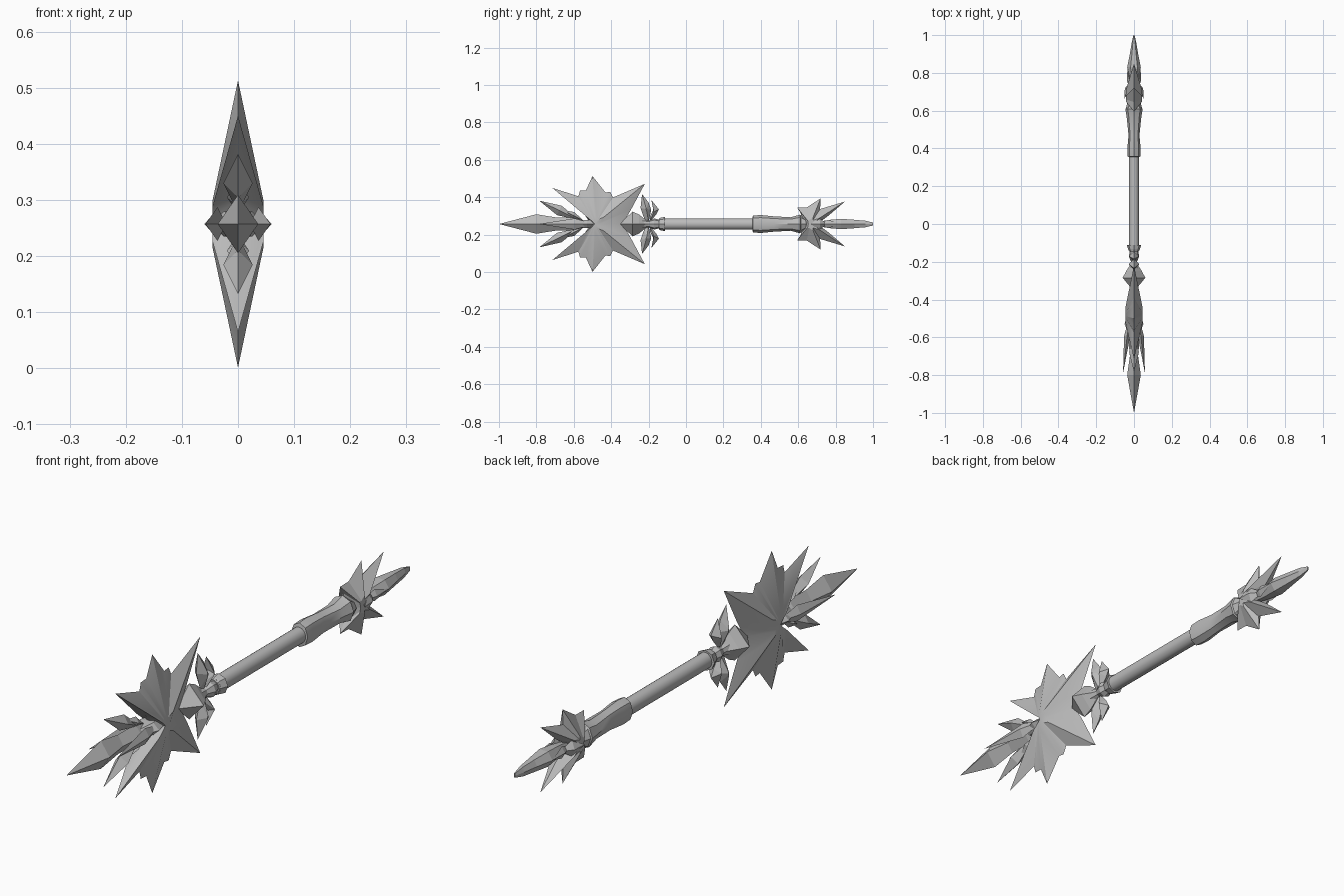
import bpy, bmesh, math
from mathutils import Vector

cube = bpy.data.objects.get("Cube")
if cube:
    bpy.data.objects.remove(cube, do_unlink=True)

CZ = 0.257  # height of the long axis

grey = bpy.data.materials.new("grey metal")
grey.use_nodes = True
grey.diffuse_color = (0.5, 0.5, 0.5, 1)
grey.node_tree.nodes["Principled BSDF"].inputs["Base Color"].default_value = (0.5, 0.5, 0.5, 1)


def finish(name, bm, smooth=None):
    bmesh.ops.recalc_face_normals(bm, faces=bm.faces)
    mesh = bpy.data.meshes.new(name)
    bm.to_mesh(mesh)
    bm.free()
    mesh.materials.append(grey)
    obj = bpy.data.objects.new(name, mesh)
    bpy.context.collection.objects.link(obj)
    if smooth:
        bpy.ops.object.select_all(action='DESELECT')
        obj.select_set(True)
        bpy.context.view_layer.objects.active = obj
        bpy.ops.object.shade_smooth_by_angle(angle=math.radians(smooth))
    return obj


def skin(bm, rings):
    """Join successive closed rings of equal size with quads."""
    for a, b in zip(rings, rings[1:]):
        for i in range(len(a)):
            j = (i + 1) % len(a)
            bm.faces.new((a[i], a[j], b[j], b[i]))


def bar(name, rings, sides=8, smooth=None):
    """Loft of elliptical rings (y, half width, half height) along the axis."""
    bm = bmesh.new()
    loops = []
    for y, rx, rz in rings:
        angles = [math.tau * i / sides for i in range(sides)]
        loops.append([bm.verts.new((rx * math.cos(a), y, CZ + rz * math.sin(a))) for a in angles])
    skin(bm, loops)
    bm.faces.new(loops[0])
    bm.faces.new(loops[-1])
    bmesh.ops.remove_doubles(bm, verts=bm.verts, dist=0.0004)
    return finish(name, bm, smooth)


def blade(name, outline, centre, thick, inner=0.17, smooth=None):
    """Plate with a sharp rim at x = 0 rising to a raised core on both sides."""
    bm = bmesh.new()
    c = Vector(centre)
    pts = [Vector(p) for p in outline]
    rim = [bm.verts.new((0, p.x, CZ + p.y)) for p in pts]
    for side in (-1, 1):
        core = [bm.verts.new((side * thick, q.x, CZ + q.y)) for q in (c.lerp(p, inner) for p in pts)]
        skin(bm, [rim, core])
        hub = bm.verts.new((side * thick, c.x, CZ + c.y))
        for i in range(len(core)):
            bm.faces.new((core[i], core[(i + 1) % len(core)], hub))
    return finish(name, bm, smooth)


def mirrored(half):
    """Close an upper outline, whose ends lie on the axis, with its reflection."""
    return half + [(y, -z) for y, z in reversed(half[1:-1])]


def spike(name, base, tip, belly, width, thick):
    """Four-sided spike: base to tip, widest at the fraction belly."""
    bm = bmesh.new()
    a, b = (Vector((p[0], p[1], CZ + p[2])) for p in (base, tip))
    d = (b - a).normalized()
    u = d.cross(Vector((1, 0, 0))).normalized()
    v = d.cross(u)
    m = a.lerp(b, belly)
    ring = [bm.verts.new(m + o) for o in (u * width, v * thick, -u * width, -v * thick)]
    for end in (bm.verts.new(a), bm.verts.new(b)):
        for i in range(4):
            bm.faces.new((ring[i], ring[(i + 1) % 4], end))
    return finish(name, bm)


# Shaft, grip and neck
bar("shaft", [(-0.14, 0.027, 0.03), (0.38, 0.027, 0.03)], 16, 40)
bar("shaft_collar", [(-0.145, 0.026, 0.028), (-0.135, 0.03, 0.034),
                     (-0.112, 0.038, 0.038), (-0.112, 0.024, 0.026)], 8)
bar("neck", [(-0.26, 0.03, 0.03), (-0.2, 0.016, 0.018), (-0.17, 0.028, 0.03),
             (-0.14, 0.02, 0.022)], 8)
bar("grip", [(0.355, 0.026, 0.03), (0.358, 0.034, 0.045), (0.40, 0.035, 0.048),
             (0.47, 0.029, 0.041), (0.56, 0.038, 0.036), (0.61, 0.046, 0.05),
             (0.62, 0.034, 0.036)], 8, 35)
bar("grip_ring", [(0.60, 0.03, 0.035), (0.615, 0.042, 0.046), (0.64, 0.036, 0.03),
                  (0.66, 0.015, 0.015)], 8)

# Head: star blade with raised core
head = [(-0.51, 0), (-0.54, 0.047), (-0.715, 0.193), (-0.575, 0.148), (-0.567, 0.178),
        (-0.535, 0.18), (-0.5, 0.256), (-0.43, 0.168), (-0.405, 0.172), (-0.39, 0.142),
        (-0.22, 0.215), (-0.295, 0.075), (-0.34, 0)]
blade("head_blade", mirrored(head), (-0.485, 0), 0.045, 0.17, 30)

# Bud between head and neck
bar("bud", [(-0.355, 0.002, 0.002), (-0.285, 0.06, 0.066), (-0.25, 0.042, 0.05),
            (-0.21, 0.016, 0.018)], 4)

# Front spear and its socket
bar("spear", [(-1.0, 0, 0), (-0.80, 0.036, 0.052), (-0.70, 0.022, 0.036),
              (-0.60, 0.03, 0.036), (-0.50, 0.004, 0.004)], 4)
bar("spear_socket", [(-0.60, 0.02, 0.018), (-0.53, 0.05, 0.026), (-0.46, 0.03, 0.022)], 6)

for s, place in ((1, "upper"), (-1, "lower")):
    spike(place + "_spear_barb", (0, -0.57, s * 0.02), (0, -0.785, s * 0.125), 0.5, 0.028, 0.026)
    spike(place + "_spear_fin", (0, -0.55, s * 0.02), (0, -0.66, s * 0.075), 0.5, 0.018, 0.02)
    # Curved claws around the neck
    front = [(-0.235, 0.16), (-0.2, 0.115), (-0.186, 0.075), (-0.2, 0.012), (-0.222, 0.025), (-0.243, 0.085)]
    rear = [(-0.185, 0.128), (-0.145, 0.078), (-0.16, 0.05), (-0.195, 0.008), (-0.192, 0.04), (-0.175, 0.075)]
    blade(place + "_front_claw", [(y, s * z) for y, z in front], (-0.212, s * 0.08), 0.026, 0.1)
    blade(place + "_rear_claw", [(y, s * z) for y, z in rear], (-0.172, s * 0.065), 0.024, 0.1)

for s, side in ((1, "left"), (-1, "right")):
    spike(side + "_head_spike", (s * 0.025, -0.49, 0), (s * 0.058, -0.79, 0), 0.35, 0.03, 0.016)
    spike(side + "_pommel_thorn", (s * 0.015, 0.76, 0), (s * 0.052, 0.665, 0), 0.5, 0.03, 0.016)
    spike(side + "_tip_thorn", (s * 0.015, 0.69, 0), (s * 0.035, 0.83, 0), 0.5, 0.022, 0.012)

# Pommel: smaller star blade and blunt tip
pommel = [(0.62, 0), (0.615, 0.055), (0.595, 0.087), (0.645, 0.088), (0.72, 0.137),
          (0.717, 0.08), (0.85, 0.12), (0.76, 0.043), (0.70, 0)]
blade("pommel_blade", mirrored(pommel), (0.665, 0), 0.042, 0.25)
bar("pommel_tip", [(0.68, 0.01, 0.01), (0.77, 0.026, 0.026), (0.83, 0.036, 0.032),
                   (0.90, 0.022, 0.026), (0.96, 0.012, 0.02), (1.0, 0.003, 0.009)], 6)
